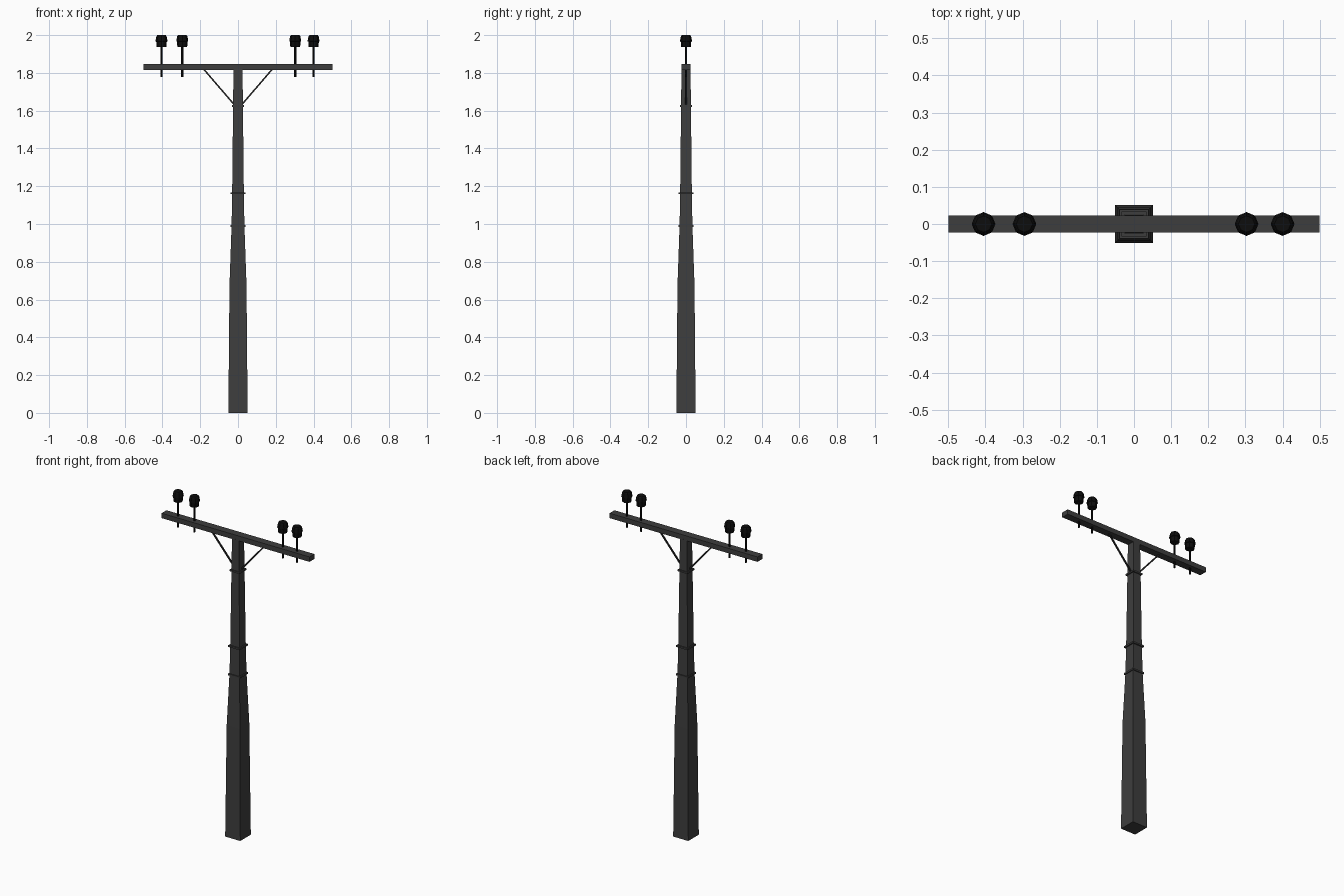
import bpy, bmesh, math
from mathutils import Vector

if "Cube" in bpy.data.objects:
    bpy.data.objects.remove(bpy.data.objects["Cube"])


def material(name, v):
    m = bpy.data.materials.new(name)
    m.diffuse_color = (v, v, v, 1)
    m.use_nodes = True
    m.node_tree.nodes["Principled BSDF"].inputs["Base Color"].default_value = m.diffuse_color
    return m


GREY = material("dark grey", 0.048)
IRON = material("dark iron", 0.02)
BLACK = material("black", 0.004)


def finish(name, bm, mat):
    bmesh.ops.recalc_face_normals(bm, faces=bm.faces)
    me = bpy.data.meshes.new(name)
    bm.to_mesh(me)
    bm.free()
    me.materials.append(mat)
    ob = bpy.data.objects.new(name, me)
    bpy.context.collection.objects.link(ob)
    return ob


def loft(name, profile, sides, mat, x=0.0, turn=0.0):
    """Stack of polygon rings given as (radius, z), capped at both ends."""
    bm = bmesh.new()
    rings = []
    for r, z in profile:
        rings.append([bm.verts.new((x + r * math.cos(turn + math.tau * i / sides),
                                    r * math.sin(turn + math.tau * i / sides), z))
                      for i in range(sides)])
    for a, b in zip(rings, rings[1:]):
        for i in range(sides):
            j = (i + 1) % sides
            bm.faces.new((a[i], a[j], b[j], b[i]))
    bm.faces.new(rings[0][::-1])
    bm.faces.new(rings[-1])
    return finish(name, bm, mat)


def square(name, profile, mat):
    """Square loft with half-widths instead of radii."""
    return loft(name, [(h * math.sqrt(2), z) for h, z in profile], 4, mat, turn=math.pi / 4)


# Tapered square pole
square("pole", [(0.051, 0), (0.045, 0.68), (0.034, 0.99), (0.031, 1.16), (0.024, 1.82)], GREY)

# Thin square collars around the pole
for n, (h, z) in enumerate([(0.040, 0.99), (0.039, 1.163), (0.033, 1.625)]):
    square(f"collar_{n + 1}", [(h, z - 0.005), (h, z + 0.005)], GREY)

# Crossarm
bm = bmesh.new()
bmesh.ops.create_cube(bm, size=1)
for v in bm.verts:
    v.co = Vector((v.co.x, v.co.y * 0.047, v.co.z * 0.03 + 1.831))
finish("crossarm", bm, GREY)

# Diagonal braces from the top collar to the crossarm
for side, label in ((-1, "left"), (1, "right")):
    a, b = Vector((side * 0.008, 0, 1.618)), Vector((side * 0.182, 0, 1.82))
    bm = bmesh.new()
    bmesh.ops.create_cube(bm, size=1)
    for v in bm.verts:
        v.co = Vector((v.co.x * 0.008, v.co.y * 0.008, v.co.z * (b - a).length))
    ob = finish(f"brace_{label}", bm, IRON)
    ob.location = (a + b) / 2
    ob.rotation_euler = (0, math.atan2(b.x - a.x, b.z - a.z), 0)

# Insulators on pins through the crossarm
for n, x in enumerate((-0.405, -0.295, 0.303, 0.40)):
    loft(f"pin_{n + 1}", [(0.0055, 1.777), (0.0055, 1.945)], 8, BLACK, x)
    loft(f"insulator_{n + 1}",
         [(0.026, 1.937), (0.028, 1.966), (0.032, 1.968), (0.027, 1.994), (0.022, 2.0)],
         8, BLACK, x)
